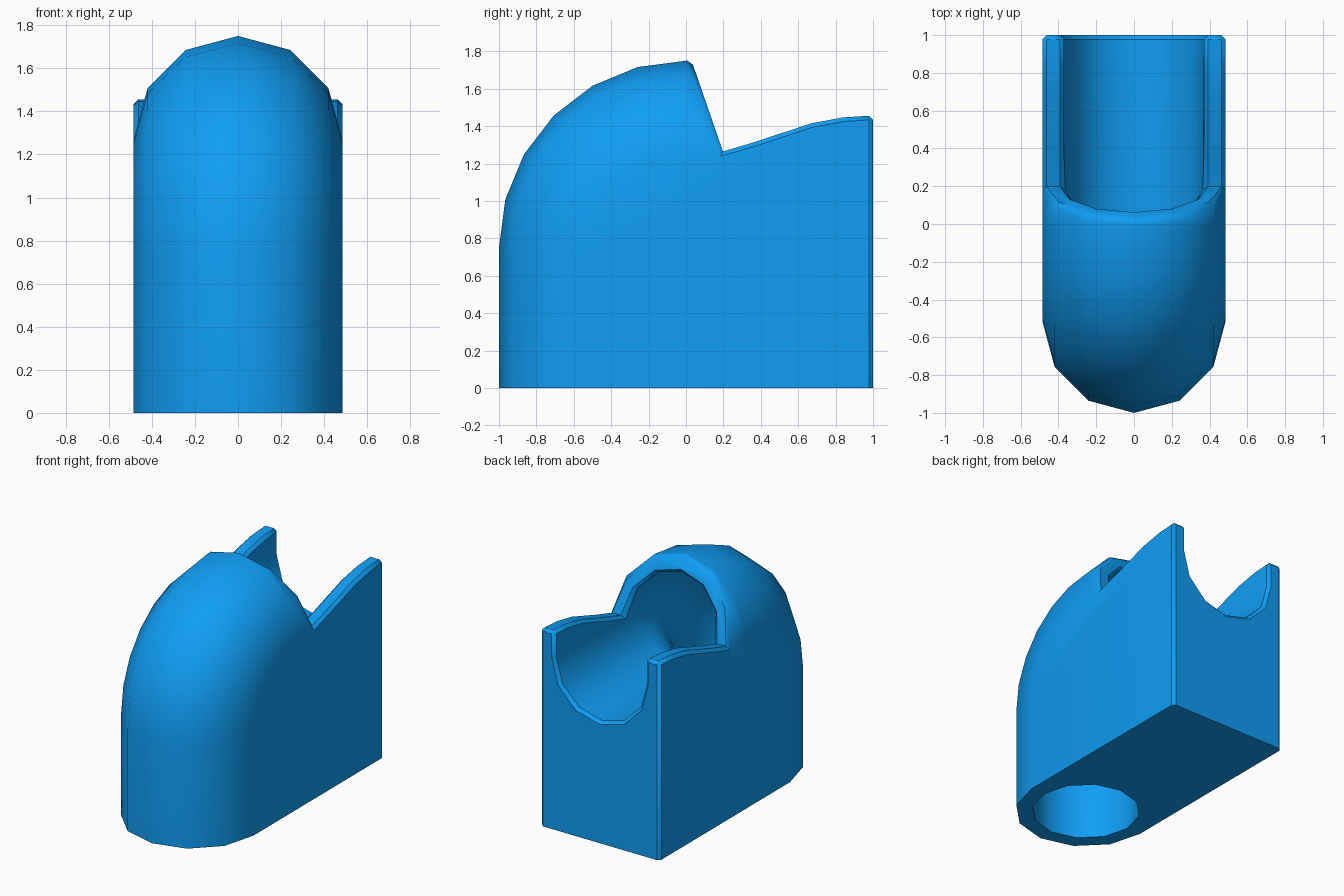
import bpy, bmesh, math
from math import sin, cos, radians

if "Cube" in bpy.data.objects:
    bpy.data.objects.remove(bpy.data.objects["Cube"])

R_OUT, R_IN, R_BEND = 0.485, 0.37, 0.515   # outer tube, bore, bend centre line
Z_BEND = 0.75                              # height where the bend starts
Z_AXIS = Z_BEND + R_BEND                   # axis height of the horizontal bore


def rim_y(z):
    """Slanted plane that ends the hood."""
    return 0.03 + (1.75 - z) * 0.345


def make_object(name, rings, closed_sides):
    """Skin a list of equal-length point rings and cap both ends."""
    bm = bmesh.new()
    rows = [[bm.verts.new(p) for p in ring] for ring in rings]
    n = len(rows[0])
    for a, b in zip(rows, rows[1:]):
        for i in range(n):
            j = (i + 1) % n
            bm.faces.new((a[i], a[j], b[j], b[i]))
    bm.faces.new(rows[0])
    bm.faces.new(rows[-1][::-1])
    bmesh.ops.remove_doubles(bm, verts=bm.verts, dist=1e-4)
    bmesh.ops.dissolve_degenerate(bm, edges=bm.edges, dist=1e-5)
    bmesh.ops.recalc_face_normals(bm, faces=bm.faces)
    me = bpy.data.meshes.new(name)
    bm.to_mesh(me)
    bm.free()
    ob = bpy.data.objects.new(name, me)
    bpy.context.collection.objects.link(ob)
    return ob


# Outer body: side profiles lofted across the width
wall_top = [(rim_y(Z_AXIS), Z_AXIS), (0.35, 1.31), (0.51, 1.362), (0.67, 1.415),
            (0.84, 1.447), (1.0, 1.457), (1.0, 0.0)]
slices = []
for k in range(7):
    a = radians(180 - 30 * k)
    x, s = R_OUT * cos(a), R_OUT * sin(a)
    r = R_BEND + s
    prof = [(-r, 0)]
    prof += [(-r * cos(radians(t)), Z_BEND + r * sin(radians(t))) for t in range(0, 91, 15)]
    prof += [(rim_y(Z_AXIS + s), Z_AXIS + s)] + wall_top
    slices.append([(x, y, z) for y, z in prof])
body = make_object("elbow_channel_block", slices, True)

# Bore: 12-sided section swept up, round the bend and out of the back
rings = []
stations = [(0, -0.2)] + [(t, 0) for t in range(0, 91, 15)] + [(90, 1.2)]
for t, ext in stations:
    ring = []
    for k in range(12):
        a = radians(30 * k)
        r = R_BEND + R_IN * sin(a)
        y, z = -r * cos(radians(t)), Z_BEND + r * sin(radians(t))
        if ext < 0:
            z = ext
        elif ext > 0:
            y = ext
        ring.append((R_IN * cos(a), y, z))
    rings.append(ring)
bore = make_object("bore_cutter", rings, True)

# Slot: opens the top of the channel behind the hood
slot_prof = [(rim_y(Z_AXIS), Z_AXIS), (1.2, Z_AXIS), (1.2, 2.0), (rim_y(2.0), 2.0)]
slot = make_object("slot_cutter", [[(x, y, z) for y, z in slot_prof] for x in (-R_IN, R_IN)], True)

bpy.context.view_layer.objects.active = body
body.select_set(True)
for cutter in (bore, slot):
    m = body.modifiers.new("cut", 'BOOLEAN')
    m.operation, m.solver, m.object = 'DIFFERENCE', 'EXACT', cutter
    bpy.ops.object.modifier_apply(modifier=m.name)
    bpy.data.objects.remove(cutter)

# Small chamfer on the sharp convex edges above the base
bm = bmesh.new()
bm.from_mesh(body.data)
bmesh.ops.remove_doubles(bm, verts=bm.verts, dist=5e-4)
bmesh.ops.dissolve_limit(bm, angle_limit=radians(1), verts=bm.verts, edges=bm.edges)
edges = [e for e in bm.edges if len(e.link_faces) == 2
         and e.calc_face_angle_signed(0) > radians(40)
         and max(v.co.z for v in e.verts) > 0.01]
bmesh.ops.bevel(bm, geom=edges, offset=0.022, offset_type='OFFSET', segments=1,
                profile=0.5, affect='EDGES', clamp_overlap=True)
bm.to_mesh(body.data)
bm.free()

mat = bpy.data.materials.new("blue")
mat.diffuse_color = (0.005, 0.34, 0.91, 1)
mat.use_nodes = True
mat.node_tree.nodes["Principled BSDF"].inputs["Base Color"].default_value = mat.diffuse_color
body.data.materials.clear()
body.data.materials.append(mat)
bpy.ops.object.shade_smooth_by_angle(angle=radians(38))
